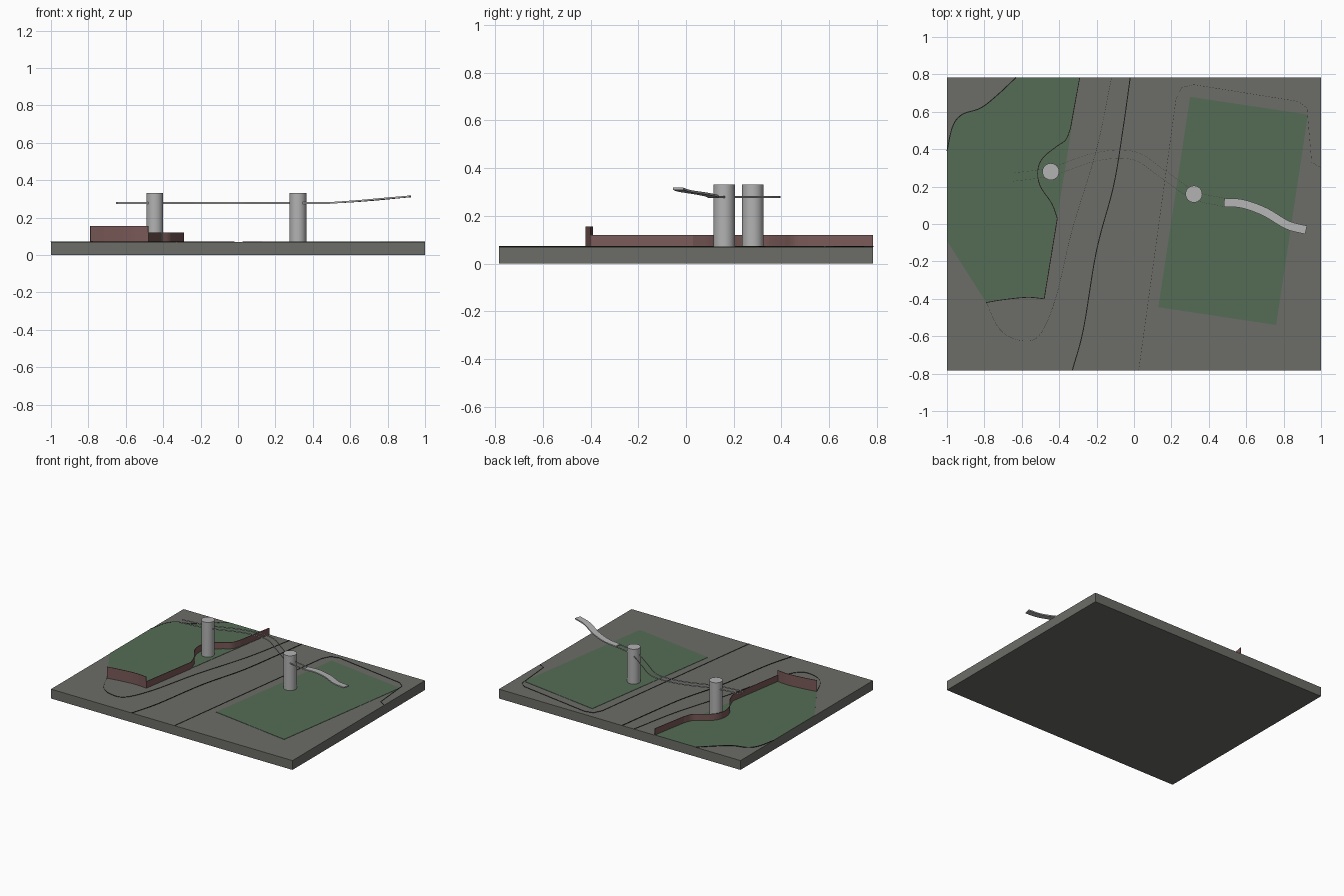
import bpy, bmesh, math
from mathutils import Vector

cube = bpy.data.objects.get("Cube")
if cube:
    bpy.data.objects.remove(cube, do_unlink=True)


def material(name, rgb):
    m = bpy.data.materials.new(name)
    m.use_nodes = True
    m.diffuse_color = (*rgb, 1)
    bsdf = next(n for n in m.node_tree.nodes if n.type == 'BSDF_PRINCIPLED')
    bsdf.inputs["Base Color"].default_value = (*rgb, 1)
    return m


PAVING = material("paving grey", (.15, .15, .135))
GRASS = material("grass green", (.09, .15, .09))
BRICK = material("brick brown", (.19, .10, .095))
CONCRETE = material("light concrete", (.45, .45, .45))
LINE = material("kerb black", (.01, .01, .01))

GROUND = .07
HALF_Y = .784


def finish(name, bm, mat):
    bmesh.ops.recalc_face_normals(bm, faces=bm.faces)
    mesh = bpy.data.meshes.new(name)
    bm.to_mesh(mesh)
    bm.free()
    mesh.materials.append(mat)
    ob = bpy.data.objects.new(name, mesh)
    bpy.context.collection.objects.link(ob)
    return ob


def smooth_path(points, steps=6):
    """Catmull-Rom path through the points."""
    p = [Vector(q) for q in points]
    p = [p[0] * 2 - p[1]] + p + [p[-1] * 2 - p[-2]]
    out = []
    for a, b, c, d in zip(p, p[1:], p[2:], p[3:]):
        for i in range(steps):
            t = i / steps
            out.append((b * 2 + (c - a) * t + (a * 2 - b * 5 + c * 4 - d) * t ** 2
                        + (b * 3 - a - c * 3 + d) * t ** 3) / 2)
    return out + [p[-2]]


def offset_path(path, dist):
    """Shift a path sideways in plan, keeping its heights."""
    out = []
    for i, p in enumerate(path):
        t = path[min(i + 1, len(path) - 1)] - path[max(i - 1, 0)]
        side = Vector((-t.y, t.x, 0)).normalized()
        out.append(p + side * dist)
    return out


def sweep(name, path, width, height, mat):
    """Solid band of rectangular section standing on the path."""
    path = [Vector(p) for p in path]
    left, right = (offset_path(path, s * width / 2) for s in (1, -1))
    up = Vector((0, 0, height))
    bm = bmesh.new()
    rings = [[bm.verts.new(v) for v in (a, b, b + up, a + up)]
             for a, b in zip(left, right)]
    for r, s in zip(rings, rings[1:]):
        for k in range(4):
            n = (k + 1) % 4
            bm.faces.new((r[k], r[n], s[n], s[k]))
    bm.faces.new(rings[0])
    bm.faces.new(rings[-1])
    return finish(name, bm, mat)


def plate(name, outline, z0, z1, mat):
    bm = bmesh.new()
    face = bm.faces.new([bm.verts.new((p[0], p[1], z0)) for p in outline])
    top = bmesh.ops.extrude_face_region(bm, geom=[face])['geom']
    bmesh.ops.translate(bm, vec=(0, 0, z1 - z0),
                        verts=[v for v in top if isinstance(v, bmesh.types.BMVert)])
    return finish(name, bm, mat)


def on_ground(points):
    return [(x, y, GROUND) for x, y in points]


# Ground slab
plate("ground_slab", [(-1, -HALF_Y), (1, -HALF_Y), (1, HALF_Y), (-1, HALF_Y)],
      0, GROUND, PAVING)

# Lawns
shore = smooth_path(on_ground([(-.63, HALF_Y), (-.73, .69), (-.82, .62),
                               (-.92, .585), (-.97, .52), (-1, .39)]))
front_curve = smooth_path(on_ground([(-.79, -.42), (-.7, -.405), (-.57, -.392), (-.48, -.40)]))
plate("left_lawn", [(-1, -.09)] + front_curve + [(-.29, HALF_Y)] + shore,
      GROUND, GROUND + .002, GRASS)
plate("right_lawn", [(.30, .68), (.13, -.445), (.76, -.54), (.93, .585)],
      GROUND, GROUND + .002, GRASS)

# Retaining walls: a taller front one, and a long one curving behind the post
sweep("front_wall", front_curve, .004, .085, BRICK)
bay = smooth_path(on_ground([(-.41, .03), (-.44, .11), (-.5, .2), (-.515, .28),
                             (-.49, .35), (-.42, .41), (-.365, .45), (-.34, .51)]))
sweep("side_wall", on_ground([(-.48, -.40)]) + bay + on_ground([(-.29, HALF_Y)]),
      .004, .05, BRICK)

# Kerb and road lines
kerbs = {
    "shore_line": shore,
    "road_centre_line": smooth_path(on_ground([(-.33, -HALF_Y), (-.27, -.56), (-.2, -.14),
                                               (-.11, .2), (-.06, .5), (-.02, HALF_Y)])),
    "left_kerb": smooth_path(on_ground([(-.79, -.42), (-.72, -.56), (-.62, -.62), (-.51, -.6),
                                        (-.42, -.4), (-.33, -.03), (-.2, .4), (-.12, HALF_Y)])),
    "right_kerb": on_ground([(.025, -HALF_Y), (.225, .67), (.256, .73), (.32, .745),
                             (.88, .655), (.925, .62), (.95, .33), (1, .3)]),
}
for name, path in kerbs.items():
    seen = name in ("shore_line", "road_centre_line")
    sweep(name, path, .005 if seen else .001, .003, LINE)

# Bridge posts
for name, x, y in (("left_post", -.445, .28), ("right_post", .32, .16)):
    bm = bmesh.new()
    bmesh.ops.create_cone(bm, cap_ends=True, segments=32, radius1=.045, radius2=.045,
                          depth=.262)
    bmesh.ops.translate(bm, verts=bm.verts, vec=(x, y, GROUND + .131))
    post = finish(name, bm, CONCRETE)
    for f in post.data.polygons:
        f.use_smooth = abs(f.normal.z) < .5

# Bridge: two thin side rails, open between
deck = smooth_path([(-.65, .25, .274), (-.445, .28, .274), (-.2, .36, .274), (0, .365, .274),
                    (.15, .27, .274), (.32, .155, .274), (.485, .115, .274)])
for name, side in (("bridge_rail_left", 1), ("bridge_rail_right", -1)):
    sweep(name, offset_path(deck, side * .022), .001, .009, CONCRETE)

# Solid ramp rising from the end of the bridge
sweep("ramp", smooth_path([(.482, .115, .274), (.58, .108, .28), (.7, .065, .289),
                           (.82, -.005, .3), (.92, -.032, .309)]), .046, .009, CONCRETE)
